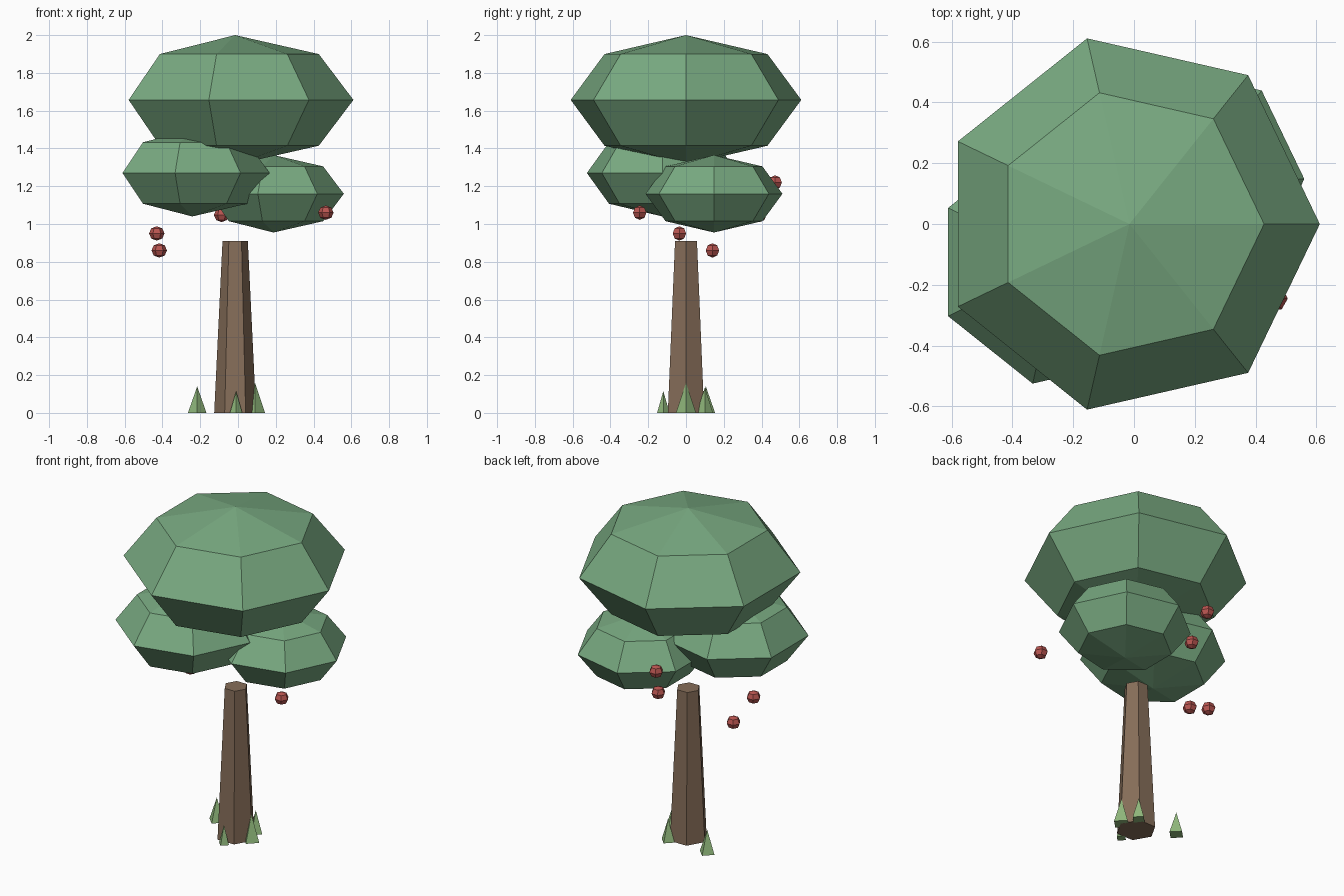
import bpy, bmesh
from math import sin, cos, pi

if "Cube" in bpy.data.objects:
    bpy.data.objects.remove(bpy.data.objects["Cube"])


def material(name, rgb):
    m = bpy.data.materials.new(name)
    m.diffuse_color = (*rgb, 1)
    m.use_nodes = True
    m.node_tree.nodes["Principled BSDF"].inputs["Base Color"].default_value = m.diffuse_color
    return m


LEAF = material("leaf_green", (0.19, 0.40, 0.22))
BARK = material("bark_brown", (0.24, 0.155, 0.10))
BERRY = material("berry_red", (0.48, 0.09, 0.08))
GRASS = material("grass_green", (0.28, 0.48, 0.20))


def lathe(name, sides, profile, loc, mat):
    """Closed flat-faced solid from (radius, z) points, first corner on +x."""
    bm = bmesh.new()
    rings = []
    for r, z in profile:
        n = sides if r > 0 else 1
        rings.append([bm.verts.new((r * cos(2 * pi * i / sides), r * sin(2 * pi * i / sides), z))
                      for i in range(n)])
    for a, b in zip(rings, rings[1:]):
        for i in range(sides):
            j = (i + 1) % sides
            if len(a) == 1:
                bm.faces.new((a[0], b[j], b[i]))
            elif len(b) == 1:
                bm.faces.new((a[i], a[j], b[0]))
            else:
                bm.faces.new((a[i], a[j], b[j], b[i]))
    if len(rings[0]) > 1:
        bm.faces.new(rings[0][::-1])
    if len(rings[-1]) > 1:
        bm.faces.new(rings[-1])
    bmesh.ops.recalc_face_normals(bm, faces=bm.faces[:])
    me = bpy.data.meshes.new(name)
    bm.to_mesh(me)
    bm.free()
    me.materials.append(mat)
    ob = bpy.data.objects.new(name, me)
    ob.location = loc
    bpy.context.collection.objects.link(ob)
    return ob


def blob(name, sides, r, h, loc, mat):
    """Squashed low-poly ball: two poles and three rings."""
    k = 0.5 ** 0.5
    lathe(name, sides, [(0, -h), (r * k, -h * k), (r, 0), (r * k, h * k), (0, h)], loc, mat)


# trunk
lathe("trunk", 6, [(0.111, 0), (0.067, 0.91)], (-0.015, 0, 0), BARK)

# foliage
blob("top_foliage", 7, 0.626, 0.343, (-0.015, 0, 1.657), LEAF)
blob("left_foliage", 7, 0.41, 0.23, (-0.242, -0.125, 1.27), LEAF)
blob("right_foliage", 7, 0.372, 0.205, (0.188, 0.148, 1.16), LEAF)

# berries
for i, p in enumerate([(0.465, -0.245, 1.06), (-0.43, -0.035, 0.95), (-0.417, 0.14, 0.86),
                       (-0.13, 0.472, 1.22), (-0.087, 0.39, 1.048)]):
    blob(f"berry_{i + 1}", 6, 0.041, 0.038, p, BERRY)

# grass tufts round the base
for i, (x, y, r, h) in enumerate([(-0.216, 0.105, 0.049, 0.14), (-0.01, -0.12, 0.033, 0.115),
                                  (0.09, 0, 0.053, 0.16), (0.05, 0.1, 0.043, 0.135)]):
    lathe(f"grass_tuft_{i + 1}", 4, [(r, 0), (0, h)], (x, y, 0), GRASS)
